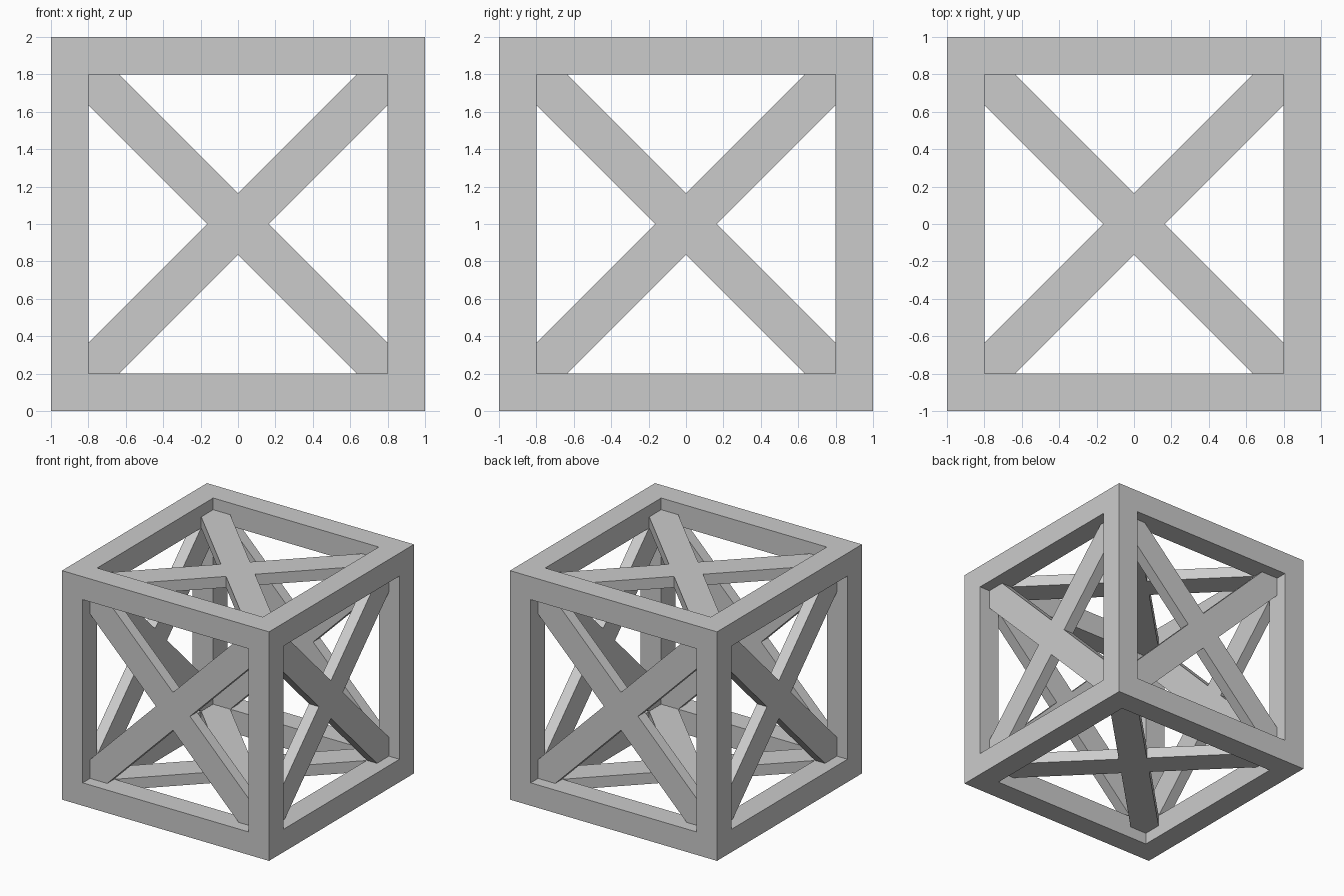
import bpy, bmesh
from math import pi
from mathutils import Matrix, Vector

if "Cube" in bpy.data.objects:
    bpy.data.objects.remove(bpy.data.objects["Cube"])

OUT, INN = 1.0, 0.8          # outer and inner half size of the frame
ARM = 0.165                  # half width of a brace arm measured along the axes
BRACE_TOP, BRACE_BOTTOM = 0.898, 0.801
CENTRE = Vector((0, 0, 1))

# Rotations taking the top side to each side of the cube
SIDES = {
    "top": Matrix.Identity(3),
    "bottom": Matrix.Rotation(pi, 3, 'X'),
    "front": Matrix.Rotation(pi / 2, 3, 'X'),
    "back": Matrix.Rotation(-pi / 2, 3, 'X'),
    "right": Matrix.Rotation(pi / 2, 3, 'Y'),
    "left": Matrix.Rotation(-pi / 2, 3, 'Y'),
}


def finish(name, bm):
    bmesh.ops.remove_doubles(bm, verts=bm.verts, dist=1e-4)
    bmesh.ops.recalc_face_normals(bm, faces=bm.faces)
    mesh = bpy.data.meshes.new(name)
    bm.to_mesh(mesh)
    bm.free()
    obj = bpy.data.objects.new(name, mesh)
    obj.location = CENTRE
    bpy.context.collection.objects.link(obj)
    return obj


def quarter(k):
    return Matrix.Rotation(k * pi / 2, 3, 'Z')


# Cube frame: on each side a flat border and the four walls of its opening
border = [(OUT, OUT, OUT), (-OUT, OUT, OUT), (-INN, INN, OUT), (INN, INN, OUT)]
wall = [(INN, INN, OUT), (-INN, INN, OUT), (-INN, INN, INN), (INN, INN, INN)]
bm = bmesh.new()
for rot in SIDES.values():
    for k in range(4):
        for quad in (border, wall):
            bm.faces.new([bm.verts.new(rot @ quarter(k) @ Vector(p)) for p in quad])
finish("cube_frame", bm)

# X braces: one recessed cross-shaped plate per side
arm = [(ARM, 0), (INN, INN - ARM), (INN, INN), (INN - ARM, INN)]
for side, rot in SIDES.items():
    bm = bmesh.new()
    outline = [quarter(k) @ Vector((x, y, BRACE_BOTTOM))
               for k in range(4) for x, y in arm]
    face = bm.faces.new([bm.verts.new(p) for p in outline])
    extruded = bmesh.ops.extrude_face_region(bm, geom=[face], use_keep_orig=True)
    moved = [v for v in extruded["geom"] if isinstance(v, bmesh.types.BMVert)]
    bmesh.ops.translate(bm, verts=moved, vec=(0, 0, BRACE_TOP - BRACE_BOTTOM))
    bmesh.ops.transform(bm, matrix=rot.to_4x4(), verts=bm.verts)
    finish(side + "_cross_brace", bm)
